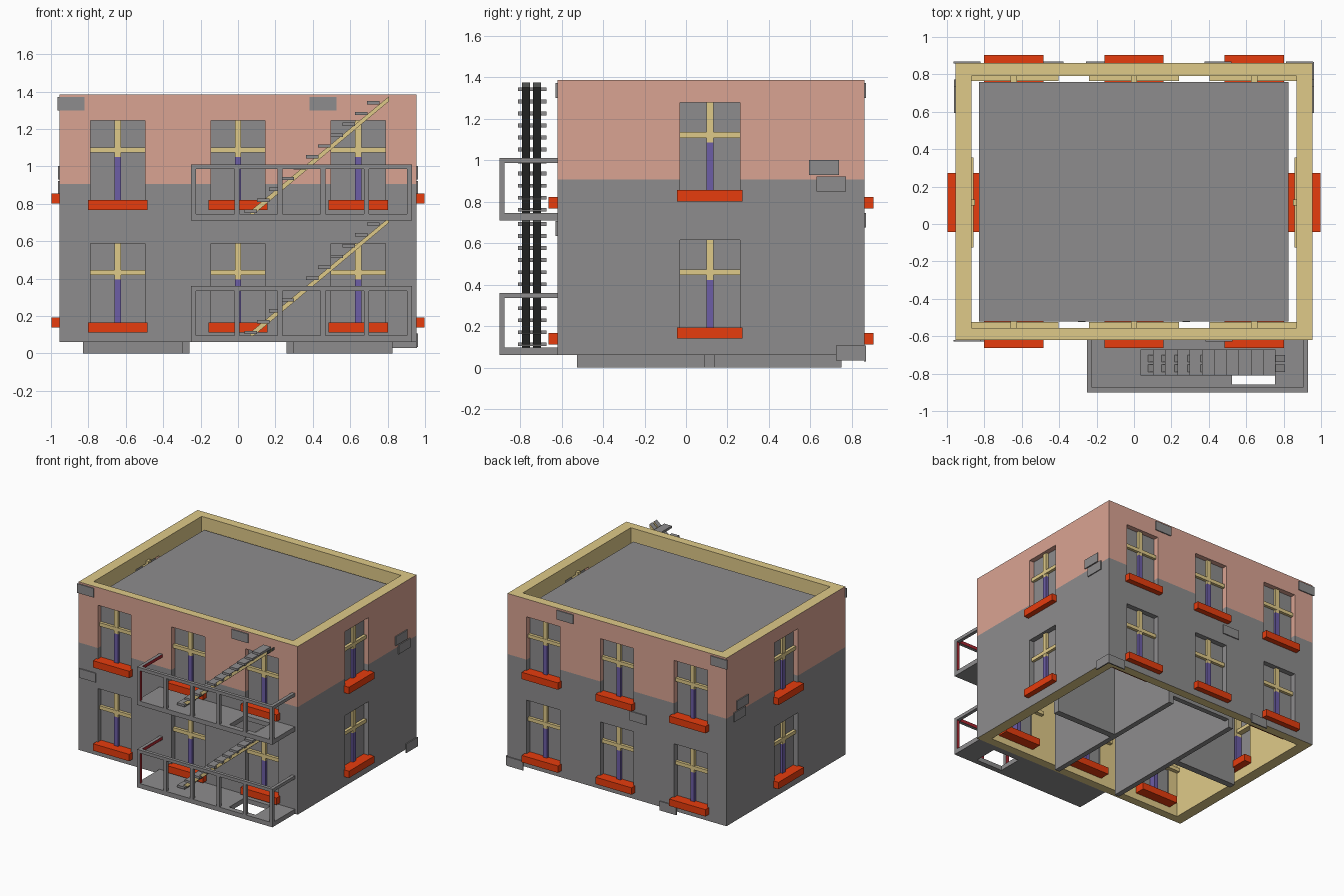
import bpy, bmesh, math
from mathutils import Vector

if "Cube" in bpy.data.objects:
    bpy.data.objects.remove(bpy.data.objects["Cube"])

def mat(name, r, g, b):
    m = bpy.data.materials.new(name)
    m.diffuse_color = (r, g, b, 1)
    m.use_nodes = True
    m.node_tree.nodes["Principled BSDF"].inputs["Base Color"].default_value = m.diffuse_color
    return m

GRAY = mat("concrete_gray", .27, .265, .268)
SALMON = mat("salmon_plaster", .70, .37, .29)
TAN = mat("tan", .74, .59, .25)
RED = mat("sill_orange_red", .80, .045, .004)
PURPLE = mat("purple", .15, .11, .38)
DARK = mat("dark_steel", .085, .09, .088)
CRIMSON = mat("crimson", .40, .02, .03)

X, YF, YB, Z0, Z1 = .955, -.62, .86, .06, 1.385

def finish(name, bm, mats):
    me = bpy.data.meshes.new(name)
    bmesh.ops.recalc_face_normals(bm, faces=bm.faces)
    bm.to_mesh(me)
    bm.free()
    for m in mats:
        me.materials.append(m)
    ob = bpy.data.objects.new(name, me)
    bpy.context.scene.collection.objects.link(ob)
    return ob

def add_box(bm, x0, x1, y0, y1, z0, z1):
    for v in bmesh.ops.create_cube(bm, size=1)["verts"]:
        v.co = Vector(((x0 + x1) / 2 + v.co.x * abs(x1 - x0),
                       (y0 + y1) / 2 + v.co.y * abs(y1 - y0),
                       (z0 + z1) / 2 + v.co.z * abs(z1 - z0)))

def boxes(name, lst, m):
    bm = bmesh.new()
    for b in lst:
        add_box(bm, *b)
    return finish(name, bm, [m])

def on_wall(side, u0, u1, d0, d1, z0, z1):
    """Box bounds from a span along a wall and a distance outward from it."""
    if side == "front":
        return (u0, u1, YF - d0, YF - d1, z0, z1)
    if side == "back":
        return (u0, u1, YB + d0, YB + d1, z0, z1)
    s = 1 if side == "right" else -1
    return (s * (X + d0), s * (X + d1), u0, u1, z0, z1)

# outer walls: a shell with window openings
walls = boxes("outer_walls", [(-X, X, YF, YB, Z0, Z1)], GRAY)
FX, SY, W = (-.643, 0, .643), .115, .145
cutters = [
    boxes("cut_inside", [(-.87, .87, -.555, .79, -1, 2)], GRAY),
    boxes("cut_front_back", [(x - W, x + W, -2, 2, .14 + f, .588 + f)
                             for x in FX for f in (0, .657)], GRAY),
    boxes("cut_sides", [(-2, 2, SY - W, SY + W, .167 + f, .615 + f)
                        for f in (0, .662)], GRAY)]
for c in cutters:
    c.hide_render = True
    md = walls.modifiers.new("cut", "BOOLEAN")
    md.operation, md.solver, md.object = "DIFFERENCE", "EXACT", c
dg = bpy.context.evaluated_depsgraph_get()
me = bpy.data.meshes.new_from_object(walls.evaluated_get(dg))
walls.modifiers.clear()
me.materials.clear()
for m in (GRAY, SALMON, TAN):
    me.materials.append(m)
walls.data = me
for c in cutters:
    bpy.data.objects.remove(c)

# wall colours: gray below, salmon above, tan inside and on the rims
bm = bmesh.new()
bm.from_mesh(me)
bmesh.ops.bisect_plane(bm, geom=bm.verts[:] + bm.edges[:] + bm.faces[:],
                       plane_co=(0, 0, .907), plane_no=(0, 0, 1))
bm.normal_update()
for f in bm.faces:
    c, n = f.calc_center_median(), f.normal
    rim = abs(n.z) > .5 and (c.z > Z1 - .01 or c.z < Z0 + .01)
    inner = ((abs(n.x) > .5 and abs(abs(c.x) - .87) < .003) or
             (n.y > .5 and abs(c.y + .555) < .003) or
             (n.y < -.5 and abs(c.y - .79) < .003))
    f.material_index = 2 if rim or inner else (1 if c.z > .907 else 0)
bm.to_mesh(me)
bm.free()

# windows: pane, sill, crossbar, upper and lower mullion
panes, sills, bars, lowers = [], [], [], []
for side in ("front", "back", "left", "right"):
    ends = side in ("left", "right")
    lift, step = (.027, .662) if ends else (0, .655)
    for u in ((SY,) if ends else FX):
        for k in (0, 1):
            z = lift + step * k
            d = -.098 if ends else -.095
            panes.append(on_wall(side, u - .15, u + .15, -.04, -.055, .13 + z, .60 + z))
            sills.append(on_wall(side, u - .158, u + .158, -.145, .043, .112 + z, .166 + z))
            bars.append(on_wall(side, u - .24, u + .24, -.018, d, .418 + z, .446 + z))
            bars.append(on_wall(side, u - .017, u + .017, -.02, d - .008, .395 + z, .61 + z))
            lowers.append(on_wall(side, u - .017, u + .017, -.02, d - .008, .16 + z, .395 + z))
boxes("window_panes", panes, GRAY)
boxes("window_sills", sills, RED)
boxes("window_bars", bars, TAN)
boxes("window_lower_posts", lowers, PURPLE)

# roof, floor and partition walls
boxes("roof_slab", [(-.828, .825, -.52, .76, 1.27, 1.30)], GRAY)
boxes("middle_floor", [(-.828, .825, -.52, .755, .65, .68)], GRAY)
part = [(.26, .30, -.525, .75, 0, 1.28), (-.30, -.26, -.525, .75, 0, 1.28),
        (.29, .825, .09, .14, 0, 1.28), (-.828, -.29, .09, .14, 0, 1.28),
        (-.27, .27, .71, .75, .065, 1.28)]
boxes("partition_walls", part, GRAY)

# thin repair plates on the outside
patches = [("front", -.893, 1.335), ("front", .455, 1.335), ("front", -.875, .67),
           ("right", .665, .965), ("right", .70, .885), ("right", .795, .07),
           ("left", .665, .965), ("left", .70, .885),
           ("back", .45, 1.335), ("back", -.893, 1.335), ("back", -.185, .71),
           ("back", -.45, .07), ("back", .886, .065)]
boxes("wall_patches", [on_wall(s, u - .072, u + .072, -.001, .008, z - .036, z + .036)
                       for s, u, z in patches], GRAY)

# balconies: floor with stair hole, railing with crimson inner faces
BX0, BX1, BY = -.25, .93, -.9
for level, z in (("lower", .06), ("upper", .71)):
    t = z + .036
    boxes(level + "_balcony_floor", [
        (BX0, .525, BY, YF, z, t), (.755, BX1, BY, YF, z, t),
        (.525, .755, BY, -.858, z, t), (.525, .755, -.67, YF, z, t)], GRAY)
    bm = bmesh.new()
    r0, r1, w = z + .275, z + .30, .026
    add_box(bm, BX0, BX1, BY, BY + w, r0, r1)
    for x in (BX0, BX1 - w):
        add_box(bm, x, x + w, BY + w, YF, r0, r1)
    for i in range(6):
        x = BX0 + i * (BX1 - w - BX0) / 5
        add_box(bm, x, x + w, BY, BY + w, t, r0)
    bm.normal_update()
    for f in bm.faces:
        c, n = f.calc_center_median(), f.normal
        if (n.x > .5 and c.x < BX0 + .05) or (n.x < -.5 and c.x > BX1 - .05) \
                or (n.y > .5 and c.y < BY + .05):
            f.material_index = 1
    finish(level + "_balcony_railing", bm, [GRAY, CRIMSON])

# stairs: treads on two sloping stringers
for level, z in (("lower", 0), ("upper", .649)):
    boxes(level + "_stair_treads", [
        (.036 + .0655 * i, .102 + .0655 * i, -.81, -.672,
         .103 + z + .058 * i, .121 + z + .058 * i) for i in range(11)], GRAY)
    bm = bmesh.new()
    for y in (-.79, -.738):
        vs = [bm.verts.new((x, yy, zz + z)) for yy in (y, y + .038)
              for x, zz in ((.065, .09), (.085, .096), (.808, .70),
                            (.808, .726), (.065, .112))]
        a, b = vs[:5], vs[5:]
        bm.faces.new(a)
        bm.faces.new(b[::-1])
        for i in range(5):
            j = (i + 1) % 5
            # dark underside and ends, gray top
            bm.faces.new((a[j], a[i], b[i], b[j])).material_index = 2 if i == 3 else 1
    finish(level + "_stair_stringers", bm, [TAN, DARK, GRAY])
